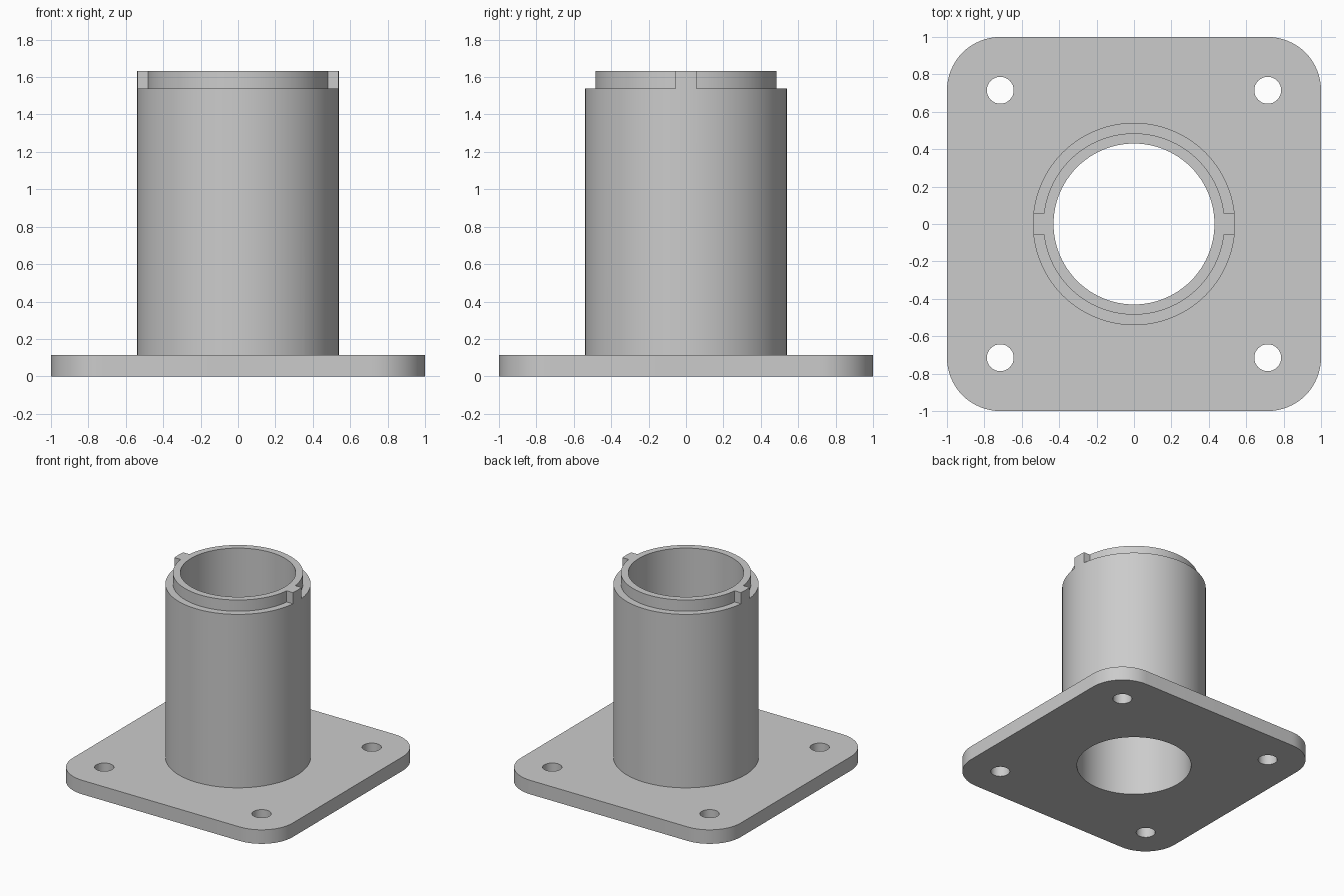
import bpy
import bmesh
from math import asin, cos, pi, sin

if "Cube" in bpy.data.objects:
    bpy.data.objects.remove(bpy.data.objects["Cube"])

# Main sizes
PLATE_H, CORNER_R, HOLE_POS, HOLE_R = 0.115, 0.285, 0.715, 0.072
TUBE_R, LIP_R, BORE_R = 0.541, 0.485, 0.43
SHOULDER_Z, TOP_Z, KEY_HALF = 1.54, 1.632, 0.056
SIDES = 96

grey = bpy.data.materials.new("light_grey")
grey.use_nodes = True
grey.diffuse_color = (0.6, 0.6, 0.6, 1)
grey.node_tree.nodes["Principled BSDF"].inputs["Base Color"].default_value = grey.diffuse_color


def arc(radius, start, end, steps, cx=0, cy=0):
    """Points along an arc, both ends included."""
    angles = [start + (end - start) * i / steps for i in range(steps + 1)]
    return [(cx + radius * cos(a), cy + radius * sin(a)) for a in angles]


def circle(radius, cx=0, cy=0, sides=SIDES):
    return arc(radius, 0, 2 * pi, sides, cx, cy)[:-1]


def prism(name, outline, z0, z1):
    """Extrude a flat outline from z0 up to z1."""
    bm = bmesh.new()
    face = bm.faces.new([bm.verts.new((x, y, z0)) for x, y in outline])
    top = bmesh.ops.extrude_face_region(bm, geom=[face])["geom"]
    bmesh.ops.translate(bm, vec=(0, 0, z1 - z0),
                        verts=[v for v in top if isinstance(v, bmesh.types.BMVert)])
    bmesh.ops.recalc_face_normals(bm, faces=bm.faces)
    mesh = bpy.data.meshes.new(name)
    bm.to_mesh(mesh)
    bm.free()
    mesh.materials.append(grey)
    obj = bpy.data.objects.new(name, mesh)
    bpy.context.collection.objects.link(obj)
    return obj


def combine(target, tool, operation):
    """Apply a boolean and discard the tool object."""
    mod = target.modifiers.new(tool.name, "BOOLEAN")
    mod.object, mod.operation, mod.solver = tool, operation, "EXACT"
    bpy.context.view_layer.objects.active = target
    bpy.ops.object.modifier_apply(modifier=mod.name)
    bpy.data.objects.remove(tool)


# Square base plate with rounded corners
outline = []
for i, (sx, sy) in enumerate([(1, 1), (-1, 1), (-1, -1), (1, -1)]):
    c = 1 - CORNER_R
    outline += arc(CORNER_R, i * pi / 2, (i + 1) * pi / 2, 16, sx * c, sy * c)
flange = prism("flanged_tube", outline, 0, PLATE_H)

# Upright tube, joined to the plate
tube = prism("tube", circle(TUBE_R), PLATE_H / 2, TOP_Z)

# Rebate around the rim, leaving a thin lip and two side keys
for side in (0, pi):
    outer_a, inner_a = asin(KEY_HALF / 0.7), asin(KEY_HALF / LIP_R)
    ring = arc(0.7, side + outer_a, side + pi - outer_a, SIDES // 2)
    ring += arc(LIP_R, side + pi - inner_a, side + inner_a, SIDES // 2)
    combine(tube, prism("rebate", ring, SHOULDER_Z, TOP_Z + 0.1), "DIFFERENCE")
combine(flange, tube, "UNION")

# Through bore and four bolt holes
combine(flange, prism("bore", circle(BORE_R), -0.1, TOP_Z + 0.1), "DIFFERENCE")
for x in (-HOLE_POS, HOLE_POS):
    for y in (-HOLE_POS, HOLE_POS):
        hole = prism("bolt_hole", circle(HOLE_R, x, y, 32), -0.1, PLATE_H + 0.1)
        combine(flange, hole, "DIFFERENCE")

# Smooth round walls, crisp edges
bpy.ops.object.select_all(action="DESELECT")
flange.select_set(True)
bpy.context.view_layer.objects.active = flange
bpy.ops.object.shade_smooth_by_angle(angle=pi / 6)
